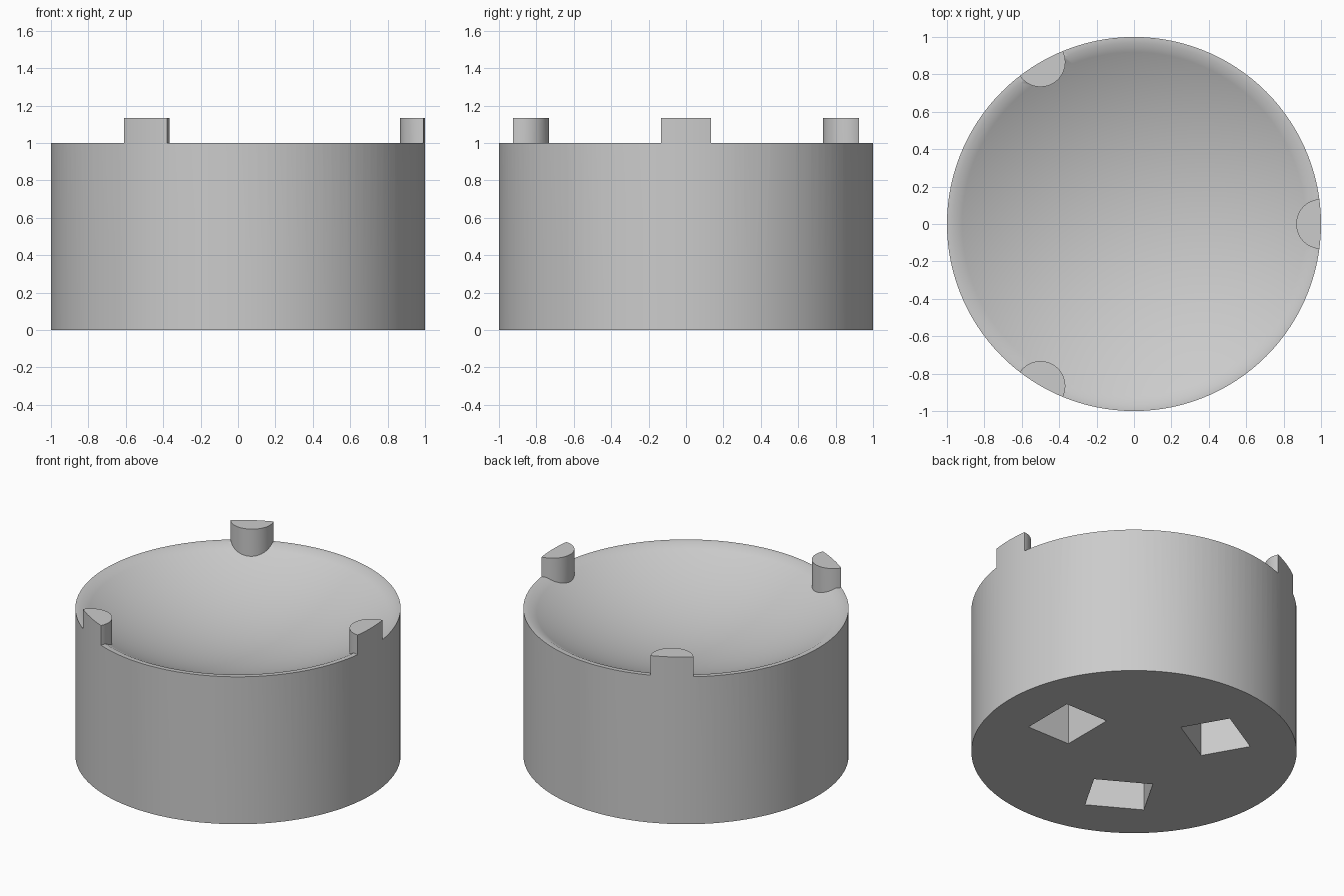
import bpy, bmesh, math
from mathutils import Matrix

if "Cube" in bpy.data.objects:
    bpy.data.objects.remove(bpy.data.objects["Cube"])

SIDES = 120
TOP = 1.133          # top of the tabs
RIM_Z = 1.0          # flat lip height
BOWL_R = 0.967       # where the bowl meets the lip
SPHERE_R = 2.0       # curvature of the bowl
POCKET_DEPTH = 0.45

grey = bpy.data.materials.new("light grey")
grey.diffuse_color = (0.60, 0.60, 0.60, 1)
grey.use_nodes = True
grey.node_tree.nodes["Principled BSDF"].inputs["Base Color"].default_value = grey.diffuse_color


def make_object(name, bm):
    bmesh.ops.recalc_face_normals(bm, faces=bm.faces)
    mesh = bpy.data.meshes.new(name)
    bm.to_mesh(mesh)
    bm.free()
    mesh.materials.append(grey)
    ob = bpy.data.objects.new(name, mesh)
    bpy.context.collection.objects.link(ob)
    return ob


def cylinder(name, radius, z0, z1, sides, x=0, y=0):
    bm = bmesh.new()
    bmesh.ops.create_cone(bm, cap_ends=True, segments=sides, radius1=radius,
                          radius2=radius, depth=z1 - z0,
                          matrix=Matrix.Translation((x, y, (z0 + z1) / 2)))
    return make_object(name, bm)


def lathe(name, profile, sides):
    bm = bmesh.new()
    verts = [bm.verts.new((r, 0, z)) for r, z in profile]
    edges = [bm.edges.new(pair) for pair in zip(verts, verts[1:])]
    bmesh.ops.spin(bm, geom=verts + edges, cent=(0, 0, 0), axis=(0, 0, 1),
                   angle=math.tau, steps=sides)
    bmesh.ops.remove_doubles(bm, verts=bm.verts, dist=1e-5)
    return make_object(name, bm)


def subtract(target, cutter):
    mod = target.modifiers.new("cut", 'BOOLEAN')
    mod.operation = 'DIFFERENCE'
    mod.solver = 'EXACT'
    mod.object = cutter
    graph = bpy.context.evaluated_depsgraph_get()
    mesh = bpy.data.meshes.new_from_object(target.evaluated_get(graph))
    target.modifiers.clear()
    target.data = mesh
    bpy.data.objects.remove(cutter)


# Round body, full height including the tabs
body = cylinder("round_base", 1, 0, TOP, SIDES)

# Shallow spherical bowl, lip and the space above it
centre_z = RIM_Z + math.sqrt(SPHERE_R**2 - BOWL_R**2)
arc = [BOWL_R * i / 20 for i in range(21)]
profile = [(r, centre_z - math.sqrt(SPHERE_R**2 - r * r)) for r in arc]
profile += [(1.2, RIM_Z), (1.2, 1.4), (0, 1.4)]
bowl = lathe("bowl_cutter", profile, SIDES)

# Keep three round tabs standing on the rim
angles = [math.tau * k / 3 for k in range(3)]
for a in angles:
    subtract(bowl, cylinder("tab_post", 0.133, 0.5, 1.6, 48,
                            math.cos(a), math.sin(a)))
subtract(body, bowl)

# Three rectangular pockets in the underside
for a in angles:
    bm = bmesh.new()
    place = (Matrix.Rotation(a, 4, 'Z') @ Matrix.Translation((0.533, 0, POCKET_DEPTH / 2 - 0.1))
             @ Matrix.Diagonal((0.32, 0.367, POCKET_DEPTH + 0.2, 1)))
    bmesh.ops.create_cube(bm, size=1, matrix=place)
    subtract(body, make_object("pocket_cutter", bm))

# One colour, smooth curves, sharp edges kept
body.data.materials.clear()
body.data.materials.append(grey)
bpy.context.view_layer.objects.active = body
body.select_set(True)
bpy.ops.object.shade_smooth_by_angle(angle=math.radians(30))
